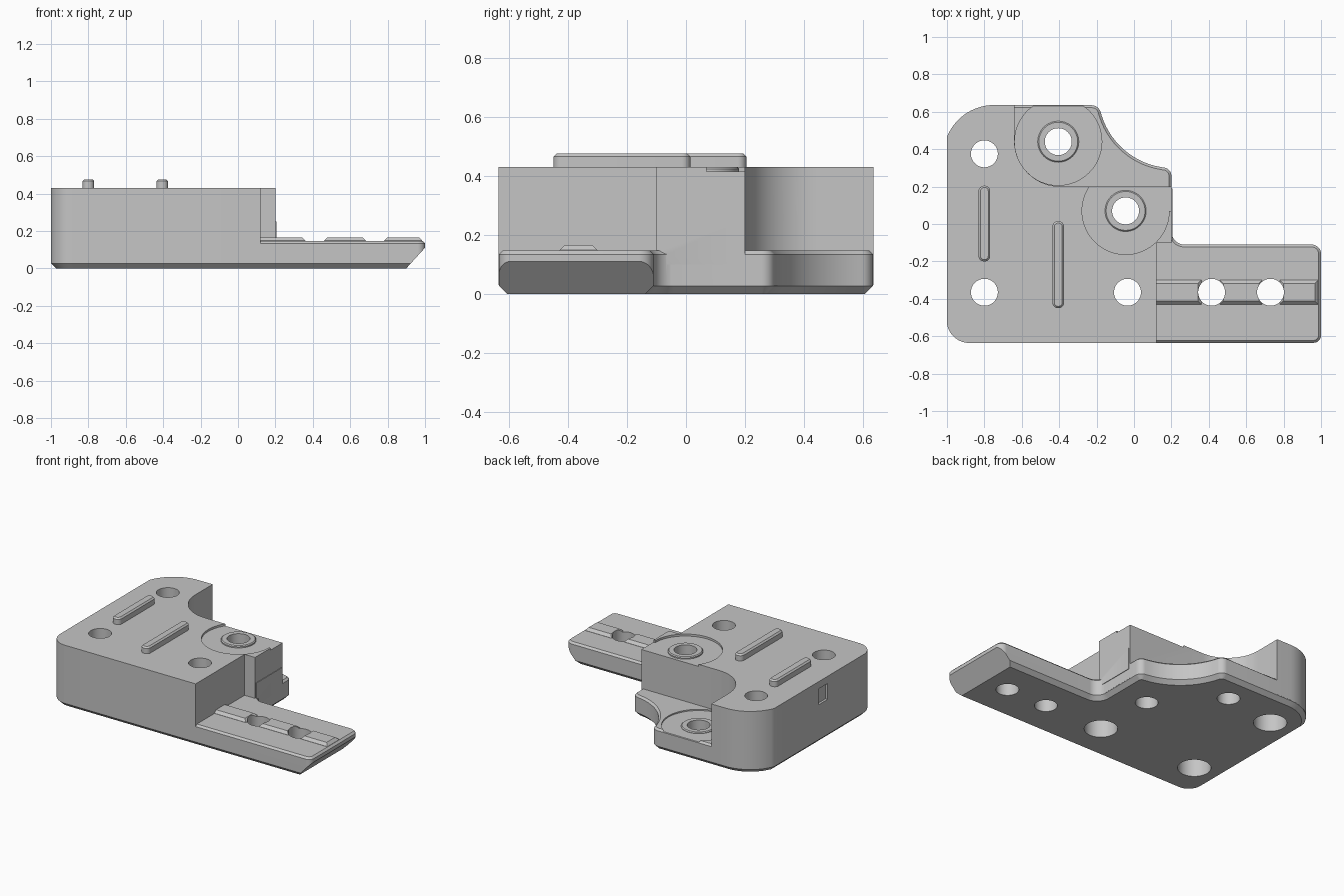
import bpy, bmesh, math
from mathutils import Vector

if "Cube" in bpy.data.objects:
    bpy.data.objects.remove(bpy.data.objects["Cube"], do_unlink=True)

grey = bpy.data.materials.new("plain grey")
grey.use_nodes = True
COLOUR = (0.56, 0.56, 0.56, 1)
grey.diffuse_color = COLOUR
grey.node_tree.nodes["Principled BSDF"].inputs["Base Color"].default_value = COLOUR


def rounded(corners, steps=14):
    """Outline from (x, y, radius) corners, each replaced by a fillet arc."""
    out, n = [], len(corners)
    for i, (x, y, r) in enumerate(corners):
        p = Vector((x, y))
        if r == 0:
            out.append(p)
            continue
        a = (Vector(corners[i - 1][:2]) - p).normalized()
        b = (Vector(corners[(i + 1) % n][:2]) - p).normalized()
        half = a.angle(b) / 2
        centre = p + (a + b).normalized() * r / math.sin(half)
        length = r / math.tan(half)
        start, end = p + a * length - centre, p + b * length - centre
        sweep = math.atan2(start.x * end.y - start.y * end.x, start.dot(end))
        for k in range(steps + 1):
            c, s = math.cos(sweep * k / steps), math.sin(sweep * k / steps)
            out.append(centre + Vector((start.x * c - start.y * s, start.x * s + start.y * c)))
    return out


def inset(outline, d):
    """Move a counter-clockwise outline inwards by d (outwards if negative)."""
    out, n = [], len(outline)
    for i, p in enumerate(outline):
        e1 = (p - outline[i - 1]).normalized()
        e2 = (outline[(i + 1) % n] - p).normalized()
        n1, n2 = Vector((-e1.y, e1.x)), Vector((-e2.y, e2.x))
        out.append(p + (n1 + n2) * d / (1 + n1.dot(n2)))
    return out


def prism(name, outline, z0, z1, bottom=0, top=0):
    """Upright solid with optional chamfers round the bottom and top."""
    levels = [(z0 + bottom, 0), (z1 - top, 0)]
    if bottom:
        levels.insert(0, (z0, bottom))
    if top:
        levels.append((z1, top))
    bm = bmesh.new()
    rings = [[bm.verts.new((p.x, p.y, z)) for p in inset(outline, d)] for z, d in levels]
    bm.faces.new(rings[0][::-1])
    bm.faces.new(rings[-1])
    for low, high in zip(rings, rings[1:]):
        for i in range(len(low)):
            bm.faces.new((low[i - 1], low[i], high[i], high[i - 1]))
    mesh = bpy.data.meshes.new(name)
    bm.to_mesh(mesh)
    bm.free()
    mesh.materials.append(grey)
    ob = bpy.data.objects.new(name, mesh)
    bpy.context.collection.objects.link(ob)
    return ob


def box(name, x0, x1, y0, y1, z0, z1, **kw):
    corners = [Vector(c) for c in ((x0, y0), (x1, y0), (x1, y1), (x0, y1))]
    return prism(name, corners, z0, z1, **kw)


def arc(x, y, r, first, last, steps):
    angles = [math.radians(first + (last - first) * k / steps) for k in range(steps + 1)]
    return [Vector((x + r * math.cos(a), y + r * math.sin(a))) for a in angles]


def disc(name, x, y, r, z0, z1, **kw):
    return prism(name, arc(x, y, r, 0, 360, 48)[:-1], z0, z1, **kw)


def combine(target, tool, how):
    mod = target.modifiers.new("boolean", 'BOOLEAN')
    mod.operation, mod.object, mod.solver = how, tool, 'EXACT'
    bpy.context.view_layer.objects.active = target
    bpy.ops.object.modifier_apply(modifier=mod.name)
    bpy.data.objects.remove(tool, do_unlink=True)


# Base slab with the tongue, and the tall block standing on it
back_left = [(-0.916, 0.635, 0.27), (-1, 0.465, 0)]
body = prism("mount_body", rounded([
    (-1, -0.635, 0.12), (1, -0.635, 0.04), (1, -0.11, 0.05), (0.2, -0.11, 0.07),
    (0.2, 0.295, 0.045), (-0.1, 0.345, 0.4), (-0.19, 0.635, 0.05)] + back_left),
    0, 0.147, bottom=0.027, top=0.013)
block = rounded([
    (-1, -0.635, 0.12), (0.12, -0.635, 0), (0.12, -0.1, 0), (0.2, -0.1, 0),
    (0.2, 0.2, 0), (-0.64, 0.2, 0.245), (-0.64, 0.635, 0)] + back_left)
combine(body, prism("block", inset(block, -0.001), 0.03, 0.43), 'UNION')

# Small lip beside the tongue root
combine(body, box("lip", 0.15, 0.205, -0.09, 0.19, 0.1, 0.25), 'UNION')

# Slanted underside at the tip of the tongue
wedge = box("wedge", 0.8, 1.3, -1, 1, -0.4, 0)
for v in wedge.data.vertices:
    if v.co.z > -0.2:
        v.co.z = (v.co.x - 0.9) * 1.1
combine(body, wedge, 'DIFFERENCE')

# Shallow round seats, the upper one open to the side, each with a raised ring
seats = [(-0.045, 0.07, 0.43), (-0.405, 0.44, 0.147)]
x, y, z = seats[0]
opening = [Vector((0.3, y)), Vector((0.3, 0.4)), Vector((x, 0.4))]
combine(body, prism("upper_seat", arc(x, y, 0.233, 90, 360, 40) + opening, z - 0.014, 0.6), 'DIFFERENCE')
x, y, z = seats[1]
combine(body, disc("lower_seat", x, y, 0.233, z - 0.009, z + 0.1), 'DIFFERENCE')
for x, y, z in seats:
    combine(body, disc("ring", x, y, 0.11, z - 0.06, z, top=0.006), 'UNION')

# Ridge pieces along the tongue
for x0, x1 in ((0.1, 0.36), (0.46, 0.685), (0.78, 0.985)):
    combine(body, box("ridge", x0, x1, -0.43, -0.30, 0.1, 0.166, top=0.018), 'UNION')

# Notch in the side wall
combine(body, box("notch", -1.1, -0.985, -0.12, -0.02, 0.27, 0.38), 'DIFFERENCE')

# Through holes, three of them wider from below
bolts = [(-0.8, 0.375), (-0.8, -0.365), (-0.035, -0.365)]
pins = [(0.415, -0.365), (0.73, -0.365)]
for x, y in bolts + pins + [s[:2] for s in seats]:
    combine(body, disc("hole", x, y, 0.072, -0.1, 0.6), 'DIFFERENCE')
for x, y in bolts:
    combine(body, disc("counterbore", x, y, 0.105, -0.1, 0.25), 'DIFFERENCE')

# Raised locating bars on top
parts = [body]
for side, x, y0, y1 in (("outer", -0.8, -0.2, 0.205), ("inner", -0.405, -0.45, 0.015)):
    w = 0.031
    bar = rounded([(x - w, y0, 0.029), (x + w, y0, 0.029), (x + w, y1, 0.029), (x - w, y1, 0.029)], 6)
    parts.append(prism(side + "_locating_bar", bar, 0.425, 0.476, top=0.01))

bpy.ops.object.select_all(action='DESELECT')
for ob in parts:
    ob.select_set(True)
bpy.context.view_layer.objects.active = body
bpy.ops.object.shade_smooth_by_angle(angle=math.radians(30))
